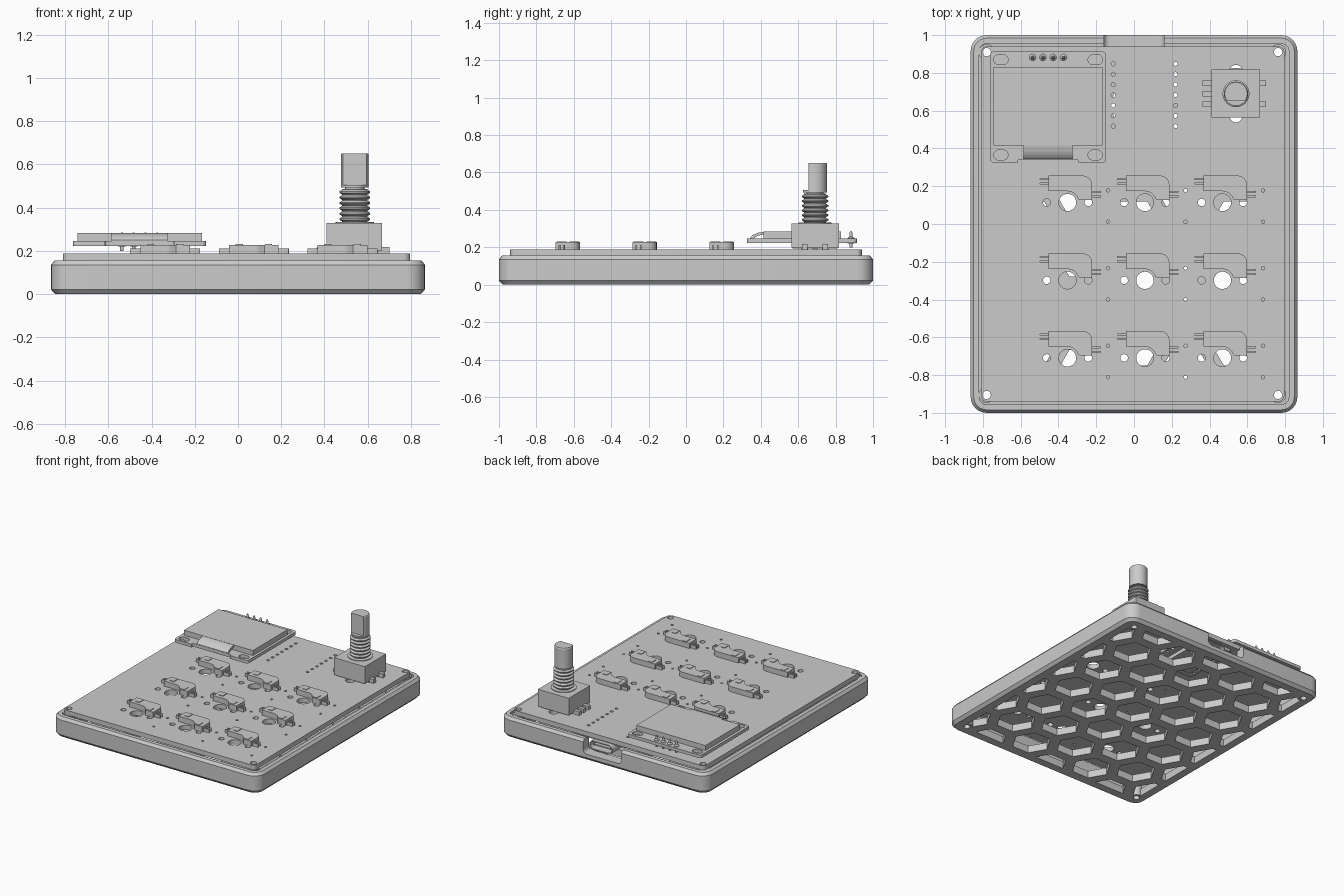
import bpy, bmesh, math

cube = bpy.data.objects.get("Cube")
if cube:
    bpy.data.objects.remove(cube, do_unlink=True)

grey = bpy.data.materials.new("plain grey")
grey.use_nodes = True
grey.diffuse_color = (0.6, 0.6, 0.6, 1)
grey.node_tree.nodes["Principled BSDF"].inputs["Base Color"].default_value = (0.6, 0.6, 0.6, 1)


def circle(x, y, r, n=24):
    return [(x + r * math.cos(math.tau * i / n), y + r * math.sin(math.tau * i / n)) for i in range(n)]


def rounded(x, y, hx, hy, r, n=6):
    """Rounded rectangle outline around a centre, from half sizes."""
    pts = []
    for k, (sx, sy) in enumerate([(1, 1), (-1, 1), (-1, -1), (1, -1)]):
        for i in range(n + 1):
            a = math.pi / 2 * (k + i / n)
            pts.append((x + sx * (hx - r) + r * math.cos(a), y + sy * (hy - r) + r * math.sin(a)))
    return pts


def solids(name, ring_sets, axis="z"):
    """Capped lofts, each a list of (outline, height) rings, in one object."""
    bm = bmesh.new()
    for rings in ring_sets:
        loops = []
        for pts, h in rings:
            if axis == "z":
                loops.append([bm.verts.new((p[0], p[1], h)) for p in pts])
            elif axis == "x":
                loops.append([bm.verts.new((h, p[0], p[1])) for p in pts])
            else:
                loops.append([bm.verts.new((p[0], h, p[1])) for p in pts])
        n = len(loops[0])
        for a, b in zip(loops, loops[1:]):
            for i in range(n):
                j = (i + 1) % n
                bm.faces.new((a[i], a[j], b[j], b[i]))
        bm.faces.new(loops[0][::-1])
        bm.faces.new(loops[-1])
    bmesh.ops.recalc_face_normals(bm, faces=bm.faces)
    mesh = bpy.data.meshes.new(name)
    bm.to_mesh(mesh)
    bm.free()
    mesh.materials.append(grey)
    ob = bpy.data.objects.new(name, mesh)
    bpy.context.collection.objects.link(ob)
    return ob


def prisms(name, outlines, z0, z1, axis="z"):
    return solids(name, [[(o, z0), (o, z1)] for o in outlines], axis)


def box(name, x0, x1, y0, y1, z0, z1):
    return prisms(name, [[(x0, y0), (x1, y0), (x1, y1), (x0, y1)]], z0, z1)


def lathe(name, x, y, profile, n=32):
    return solids(name, [[(circle(x, y, r, n), z) for r, z in profile]])


def boolean(ob, cutter, operation="DIFFERENCE", keep=False):
    mod = ob.modifiers.new("cut", "BOOLEAN")
    mod.operation, mod.solver, mod.object = operation, "EXACT", cutter
    bpy.context.view_layer.objects.active = ob
    bpy.ops.object.modifier_apply(modifier=mod.name)
    if not keep:
        bpy.data.objects.remove(cutter, do_unlink=True)


corners = [(x, y) for x in (-0.78, 0.763) for y in (-0.905, 0.91)]
keys = [(x, y) for x in (-0.352, 0.058, 0.468) for y in (0.114, -0.298, -0.709)]

# Case tray: chamfered outside, ledge under the board, hollow inside
profile = [(0.02, 0), (0, 0.022), (0, 0.135), (0.016, 0.155), (0.045, 0.155),
           (0.045, 0.142), (0.07, 0.142), (0.07, 0.055)]
case = solids("case", [[(rounded(0, 0, 0.865 - d, 1 - d, 0.085 - d), z) for d, z in profile]])

# Honeycomb openings in the floor, trimmed at the walls
pitch = 0.315
hexes = []
for col in range(-3, 4):
    for row in range(-4, 5):
        hexes.append(circle(col * pitch * math.sqrt(3) / 2, (row + (col % 2) * 0.5) * pitch, 0.139, 6))
hexes = [h for h in hexes if any(abs(x) < 0.76 and abs(y) < 0.9 for x, y in h)]
honeycomb = prisms("honeycomb_cutter", hexes, -0.1, 0.1)
boolean(honeycomb, box("trim", -0.785, 0.785, -0.92, 0.92, -0.2, 0.2), "INTERSECT")
boolean(case, honeycomb)

# Port opening in the back wall
boolean(case, prisms("port_cutter", [rounded(0, 0.14, 0.16, 0.09, 0.03)], 0.9, 1.1, "y"))

# Corner posts with screw holes through case and board
posts = prisms("corner_posts", [circle(x, y, 0.042) for x, y in corners], 0.002, 0.154)
screws = prisms("screw_cutter", [circle(x, y, 0.022) for x, y in corners], -0.1, 0.4)
boolean(case, screws, keep=True)
boolean(posts, screws)

# Circuit board with all its drilled holes
board = prisms("circuit_board", [rounded(-0.007, 0, 0.803, 0.94, 0.03)], 0.152, 0.187)
holes = [circle(x, y, 0.022) for x, y in corners]
for x, y in keys:
    holes.append(circle(x, y, 0.046))
    holes += [circle(x + s * 0.11, y, 0.02, 16) for s in (-1, 1)]
    holes += [circle(x + 0.215, y + d, 0.009, 10) for d in (0.064, -0.102)]
pin_holes = [circle(x, 0.848 - 0.055 * i, 0.011, 12) for x in (-0.11, 0.22) for i in range(7)]
holes += [circle(0.54, 0.69 + s * 0.118, 0.034) for s in (-1, 1)]
boolean(board, prisms("hole_cutter", holes + pin_holes, 0.1, 0.3))

# Key sockets: body curved around the central hole, contacts and forked tabs
def socket_outline(x, y):
    pts = [(-0.10, 0.143), (-0.10, 0.06), (-0.02, 0.06)]
    pts += [(0.06 * math.cos(a), 0.06 * math.sin(a))
            for a in (math.radians(t) for t in (90, 72, 54, 36, 18))]
    pts += [(0.065, 0.012), (0.13, 0.012)]
    pts += [(0.08 + 0.05 * math.cos(a), 0.093 + 0.05 * math.sin(a))
            for a in (math.radians(t) for t in (0, 22, 45, 67, 90))]
    return [(x + px, y + py) for px, py in pts]


tabs, contacts = [], []
for x, y in keys:
    for sx, tx, ty in ((-1, -0.095, 0.112), (1, 0.125, 0.044)):
        tabs += [rounded(x + tx + sx * 0.02, y + ty + d, 0.032, 0.005, 0.002, 2) for d in (-0.012, 0.012)]
        contacts.append(rounded(x + tx - sx * 0.042, y + ty, 0.017, 0.026, 0.004, 2))
prisms("key_sockets", [socket_outline(x, y) for x, y in keys], 0.186, 0.227)
prisms("socket_tabs", tabs, 0.186, 0.212)
prisms("socket_contacts", contacts, 0.222, 0.231)

# Display module: carrier with slots, glass, folded ribbon and header pins
carrier = prisms("display_carrier", [rounded(-0.455, 0.619, 0.308, 0.294, 0.02)], 0.222, 0.246)
slots = [rounded(x, y, 0.038, 0.026, 0.025) for x in (-0.705, -0.205) for y in (0.87, 0.365)]
slots.append(rounded(-0.455, 0.317, 0.16, 0.025, 0.01))
boolean(carrier, prisms("slot_cutter", slots, 0.1, 0.4))
box("display_glass", -0.743, -0.166, 0.415, 0.83, 0.245, 0.284)
ribbon = [(0.42, 0.283), (0.385, 0.278), (0.355, 0.264), (0.343, 0.25), (0.343, 0.245),
          (0.36, 0.246), (0.385, 0.262), (0.42, 0.27)]
prisms("display_ribbon", [ribbon], -0.585, -0.325, "x")
for i in range(4):
    lathe("display_pin", -0.537 + 0.0545 * i, 0.882,
          [(0.008, 0.2), (0.008, 0.22), (0.018, 0.221), (0.018, 0.25), (0.009, 0.258),
           (0.007, 0.28), (0.003, 0.286)], 12)

# Rotary knob: base, side lugs, terminals, threaded neck and flattened shaft
ex, ey = 0.54, 0.69
box("knob_base", ex - 0.12, ex + 0.11, ey - 0.12, ey + 0.12, 0.194, 0.32)
box("knob_bracket", ex - 0.131, ex + 0.127, ey - 0.127, ey + 0.127, 0.2, 0.328)
for y in (ey - 0.055, ey + 0.055):
    box("bracket_foot", ex + 0.1, ex + 0.124, y - 0.018, y + 0.018, 0.186, 0.21)
    box("bracket_lug", ex + 0.115, ex + 0.16, y - 0.014, y + 0.014, 0.186, 0.217)
for y in (ey - 0.055, ey, ey + 0.055):
    box("knob_terminal", ex - 0.177, ex - 0.12, y - 0.014, y + 0.014, 0.186, 0.215)
lathe("knob_collar", ex, ey, [(0.088, 0.32), (0.088, 0.333), (0.07, 0.333)])
thread = [(0.058, 0.32)]
for i in range(6):
    z = 0.336 + i * 0.025
    thread += [(0.058, z), (0.071, z + 0.008), (0.071, z + 0.014), (0.058, z + 0.022)]
lathe("knob_thread", ex, ey, thread + [(0.058, 0.487)])
lathe("knob_neck", ex, ey, [(0.045, 0.48), (0.045, 0.494), (0.064, 0.494), (0.064, 0.505)])
shaft = lathe("knob_shaft", ex, ey, [(0.064, 0.5), (0.064, 0.645), (0.06, 0.651)])
boolean(shaft, box("flat_cutter", ex - 0.1, ex + 0.1, ey - 0.1, ey - 0.035, 0.4, 0.8))

# Controller under the board, with its port facing the back opening
controller = prisms("controller_board", [rounded(0.055, 0.683, 0.19, 0.225, 0.03)], 0.128, 0.15)
boolean(controller, prisms("pin_cutter", pin_holes, 0.1, 0.2))
box("controller_shield", -0.06, 0.17, 0.53, 0.77, 0.1, 0.129)
port = prisms("port_shell", [rounded(0.055, 0.098, 0.097, 0.034, 0.033)], 0.79, 0.94, "y")
boolean(port, prisms("port_hollow", [rounded(0.055, 0.098, 0.088, 0.026, 0.025)], 0.83, 1, "y"))
box("port_tongue", -0.015, 0.125, 0.82, 0.925, 0.093, 0.103)

# Smooth round surfaces, keep edges crisp
bpy.ops.object.select_all(action="DESELECT")
for ob in bpy.context.collection.objects:
    if ob.type == "MESH" and grey.name in ob.data.materials:
        ob.select_set(True)
        bpy.context.view_layer.objects.active = ob
bpy.ops.object.shade_smooth_by_angle(angle=math.radians(25))
